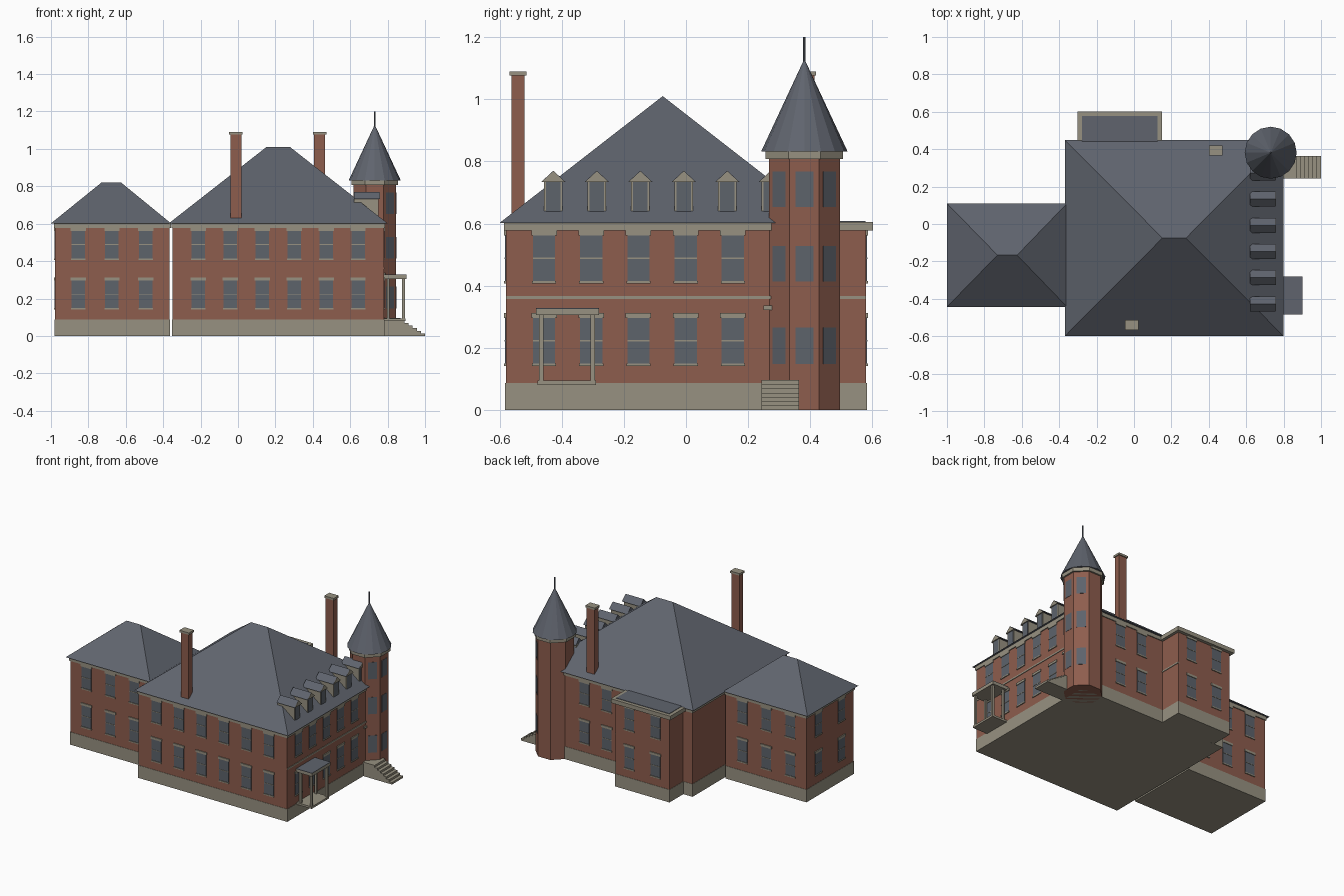
import bpy, bmesh, math
from mathutils import Matrix, Vector

cube = bpy.data.objects.get("Cube")
if cube:
    bpy.data.objects.remove(cube, do_unlink=True)


def material(name, rgb):
    m = bpy.data.materials.new(name)
    m.use_nodes = True
    m.diffuse_color = (*rgb, 1)
    m.node_tree.nodes["Principled BSDF"].inputs["Base Color"].default_value = (*rgb, 1)
    return m


BRICK = material("red brick", (0.27, 0.11, 0.075))
STONE = material("pale stone", (0.31, 0.285, 0.22))
SLATE = material("grey slate", (0.115, 0.127, 0.155))
GLASS = material("window glass", (0.11, 0.125, 0.148))

parts = {}


def part(name, mat):
    """Return the mesh under construction for a named part."""
    if name not in parts:
        parts[name] = (bmesh.new(), mat)
    return parts[name][0]


def box(name, mat, x, y, z, frame=Matrix()):
    lo, hi = Vector((x[0], y[0], z[0])), Vector((x[1], y[1], z[1]))
    place = Matrix.Translation((lo + hi) / 2) @ Matrix.Diagonal((*(hi - lo), 1))
    return bmesh.ops.create_cube(part(name, mat), size=1, matrix=frame @ place)["verts"]


def hip(name, mat, x, y, z, ridge):
    """Roof whose top edge is a ridge along x, spanning the two ridge values."""
    verts = box(name, mat, x, y, z)
    top = [v for v in verts if v.co.z > sum(z) / 2]
    mid = sum(x) / 2
    for v in top:
        v.co.x = ridge[0] if v.co.x < mid else ridge[1]
        v.co.y = sum(y) / 2
    bmesh.ops.remove_doubles(part(name, mat), verts=top, dist=1e-5)


def cone(name, mat, sides, r1, r2, z, centre, turn=0):
    m = Matrix.Translation((*centre, sum(z) / 2)) @ Matrix.Rotation(turn, 4, "Z")
    bmesh.ops.create_cone(part(name, mat), cap_ends=True, segments=sides,
                          radius1=r1, radius2=r2, depth=z[1] - z[0], matrix=m)


def window(side, x, y, angle, z, width=0.072, trim=True):
    """Window on a wall; the local +x axis points out of the wall."""
    f = Matrix.Translation((x, y, 0)) @ Matrix.Rotation(math.radians(angle), 4, "Z")
    h = width / 2
    box(side + "_window_glass", GLASS, (-0.002, 0.002), (-h, h), z, f)
    if trim:
        name, mid = side + "_window_trim", sum(z) / 2
        box(name, STONE, (-0.002, 0.006), (-h - 0.005, h + 0.005), (z[1], z[1] + 0.016), f)
        box(name, STONE, (-0.002, 0.006), (-h - 0.003, h + 0.003), (z[0] - 0.008, z[0]), f)
        box(name, STONE, (-0.002, 0.004), (-h, h), (mid - 0.002, mid + 0.002), f)


def two_storeys(side, points, angle):
    for x, y in points:
        for z in ((0.15, 0.296), (0.415, 0.562)):
            window(side, x, y, angle, z)


def block(name, x, y):
    """Brick storeys on a stone base, with a stone cornice."""
    def grow(r, d):
        return (r[0] - d, r[1] + d)
    box(name + "_walls", BRICK, x, y, (0.003, 0.6))
    box(name + "_base", STONE, grow(x, 0.002), grow(y, 0.002), (0, 0.087))
    box(name + "_cornice", STONE, grow(x, 0.006), grow(y, 0.006), (0.577, 0.602))


# Main house, side wing and rear bay
block("main", (-0.35, 0.78), (-0.58, 0.43))
block("wing", (-0.978, -0.365), (-0.422, 0.09))
block("rear_bay", (-0.28, 0.13), (0.4, 0.58))
hip("main_roof", SLATE, (-0.37, 0.8), (-0.6, 0.45), (0.602, 1.01), (0.152, 0.278))
hip("wing_roof", SLATE, (-1, -0.358), (-0.443, 0.11), (0.602, 0.82), (-0.73, -0.625))
box("rear_bay_parapet", STONE, (-0.302, 0.15), (0.42, 0.602), (0.577, 0.605))
box("rear_bay_roof", SLATE, (-0.278, 0.126), (0.42, 0.578), (0.6, 0.608))
box("string_course", STONE, (0.77, 0.784), (-0.58, 0.28), (0.357, 0.367))
box("string_course", STONE, (0.12, 0.134), (0.43, 0.58), (0.357, 0.367))

# Rows of windows
two_storeys("front", [(-0.213 + 0.171 * i, -0.58) for i in range(6)], -90)
two_storeys("right", [(0.78, -0.457 + 0.152 * i) for i in range(5)], 0)
two_storeys("rear", [(0.3, 0.43), (0.47, 0.43)], 90)
two_storeys("rear_bay", [(-0.175, 0.58), (0.025, 0.58)], 90)
for wing_y, turn, side in ((-0.422, -90, "wing_front"), (0.09, 90, "wing_rear")):
    two_storeys(side, [(-0.855 + 0.181 * i, wing_y) for i in range(3)], turn)
two_storeys("wing_left", [(-0.978, -0.29), (-0.978, -0.04)], 180)

# Dormers along the right roof slope
for i in range(6):
    y = -0.427 + 0.14 * i
    box("dormer_body", STONE, (0.62, 0.75), (y - 0.03, y + 0.03), (0.63, 0.737))
    hip("dormer_roof", SLATE, (0.62, 0.757), (y - 0.04, y + 0.04), (0.733, 0.77), (0.62, 0.757))
    hip("dormer_gable", STONE, (0.74, 0.759), (y - 0.038, y + 0.038), (0.733, 0.768), (0.74, 0.759))
    window("dormer", 0.75, y, 0, (0.636, 0.733), 0.046, False)

# Chimneys
for name, x, y in (("front_chimney", -0.011, -0.541), ("rear_chimney", 0.436, 0.392)):
    box(name, BRICK, (x - 0.03, x + 0.03), (y - 0.021, y + 0.021), (0.6, 1.08))
    box(name + "_cap", STONE, (x - 0.036, x + 0.036), (y - 0.027, y + 0.027), (1.076, 1.09))

# Octagonal corner tower with a pointed roof
tower, flat = (0.731, 0.381), 0.114
turn, corner = math.pi / 8, 1 / math.cos(math.pi / 8)
cone("tower_walls", BRICK, 8, flat * corner, flat * corner, (0, 0.82), tower, turn)
cone("tower_cornice", STONE, 8, 0.125 * corner, 0.125 * corner, (0.807, 0.832), tower, turn)
cone("tower_roof", SLATE, 16, 0.139, 0, (0.832, 1.13), tower)
cone("tower_finial", SLATE, 8, 0.004, 0.004, (1.11, 1.2), tower)
for angle in (-45, 0, 45):
    a = math.radians(angle)
    for z in ((0.148, 0.265), (0.413, 0.528), (0.653, 0.768)):
        window("tower", tower[0] + flat * math.cos(a), tower[1] + flat * math.sin(a),
               angle, z, 0.058, False)

# Side porch on posts
box("porch_floor", STONE, (0.78, 0.895), (-0.478, -0.29), (0.08, 0.094))
box("porch_canopy", STONE, (0.78, 0.9), (-0.483, -0.28), (0.305, 0.325))
box("porch_canopy_roof", SLATE, (0.78, 0.9), (-0.483, -0.28), (0.325, 0.328))
for x in (0.803, 0.885):
    for y in (-0.466, -0.3):
        box("porch_posts", STONE, (x - 0.007, x + 0.007), (y - 0.007, y + 0.007), (0.09, 0.31))

# Entrance steps beside the tower
steps = 7
for i in range(steps):
    top = 0.096 * (steps - i) / steps
    box("entrance_steps", STONE, (0.78, 0.868 + 0.022 * i), (0.243, 0.364), (0, top))
box("entrance_lintel", STONE, (0.775, 0.788), (0.25, 0.36), (0.322, 0.336))

for name, (bm, mat) in parts.items():
    bmesh.ops.recalc_face_normals(bm, faces=bm.faces)
    mesh = bpy.data.meshes.new(name)
    bm.to_mesh(mesh)
    bm.free()
    mesh.materials.append(mat)
    bpy.context.scene.collection.objects.link(bpy.data.objects.new(name, mesh))
